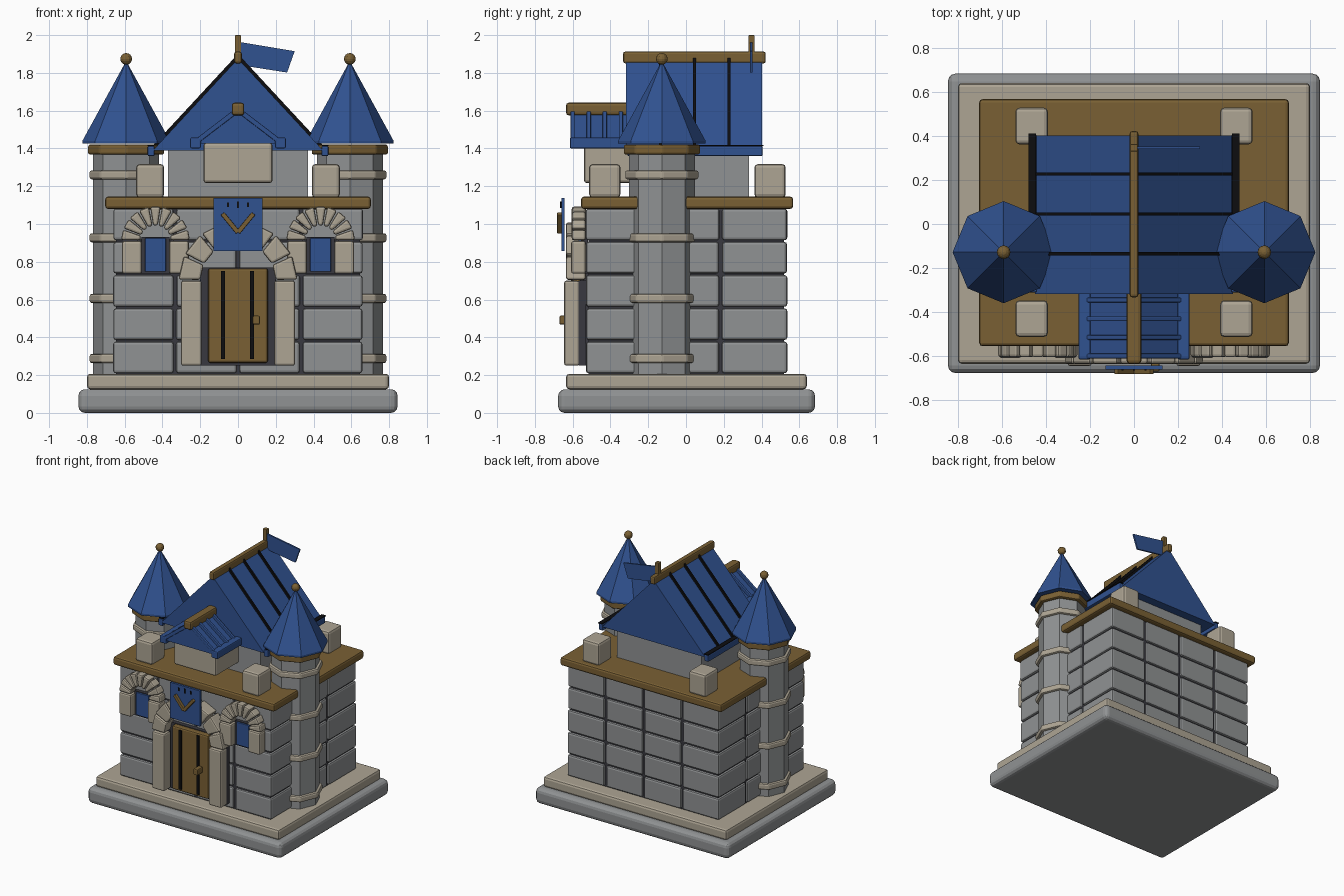
import bpy, bmesh, math, random
from mathutils import Vector

cube = bpy.data.objects.get("Cube")
if cube:
    bpy.data.objects.remove(cube, do_unlink=True)
random.seed(4)


def material(name, rgb):
    m = bpy.data.materials.new(name)
    m.use_nodes = True
    m.diffuse_color = (*rgb, 1)
    m.node_tree.nodes["Principled BSDF"].inputs["Base Color"].default_value = (*rgb, 1)
    return m


GREY = material("grey stone", (.28, .29, .295))
PALE = material("pale stone", (.42, .375, .295))
WOOD = material("brown wood", (.195, .118, .034))
BLUE = material("blue", (.03, .084, .28))
DARK = material("dark mortar", (.04, .04, .05))
IRON = material("black iron", (.004, .004, .005))


def finish(name, bm, mat, bevel=0, segments=2):
    bmesh.ops.recalc_face_normals(bm, faces=bm.faces)
    mesh = bpy.data.meshes.new(name)
    bm.to_mesh(mesh)
    bm.free()
    mesh.materials.append(mat)
    ob = bpy.data.objects.new(name, mesh)
    bpy.context.scene.collection.objects.link(ob)
    if bevel:
        mod = ob.modifiers.new("bevel", "BEVEL")
        mod.width, mod.segments, mod.limit_method = bevel, segments, 'ANGLE'
    return ob


def prism(name, profile, y0, y1, mat, bevel=0, segments=2):
    """Extrude an (x, z) outline from y0 to y1."""
    bm = bmesh.new()
    face = bm.faces.new([bm.verts.new((x, y0, z)) for x, z in profile])
    ext = bmesh.ops.extrude_face_region(bm, geom=[face])
    verts = [v for v in ext["geom"] if isinstance(v, bmesh.types.BMVert)]
    bmesh.ops.translate(bm, verts=verts, vec=(0, y1 - y0, 0))
    return finish(name, bm, mat, bevel, segments)


def box(name, x, y, z, mat, bevel=0, segments=2):
    """Box given by its (low, high) range on each axis."""
    outline = [(x[0], z[0]), (x[1], z[0]), (x[1], z[1]), (x[0], z[1])]
    return prism(name, outline, y[0], y[1], mat, bevel, segments)


def bar(name, a, b, thick, y0, y1, mat, bevel=0):
    """Slanted bar from a to b in the xz plane."""
    a, b = Vector(a), Vector(b)
    d = (b - a).normalized() * thick / 2
    n = Vector((-d.y, d.x))
    return prism(name, [a - n, b - n, b + n, a + n], y0, y1, mat, bevel)


def drum(name, x, y, z0, z1, r0, r1, mat, bevel=0):
    """Eight-sided tapered drum."""
    bm = bmesh.new()
    bmesh.ops.create_cone(bm, cap_ends=True, segments=8, radius1=r0, radius2=r1, depth=z1 - z0)
    bmesh.ops.translate(bm, verts=bm.verts, vec=(x, y, (z0 + z1) / 2))
    return finish(name, bm, mat, bevel)


def arch(name, cx, cz, r0, r1, count, y0, y1):
    """Half ring of wedge stones."""
    step = math.pi / count
    for i in range(count):
        a, b = i * step + .02, (i + 1) * step - .02
        pts = [(cx + r * math.cos(t), cz + r * math.sin(t))
               for r, t in ((r0, a), (r1, a), (r1, b), (r0, b))]
        prism(f"{name}_stone_{i + 1}", pts, y0, y1, PALE, .012)


# Plinth
box("plinth_lower", (-.845, .845), (-.677, .683), (0, .125), GREY, .035, 3)
box("plinth_upper", (-.8, .8), (-.635, .64), (.125, .207), PALE, .018)

# Walls: dark core and rings of stone blocks
box("wall_core", (-.645, .645), (-.515, .52), (.2, 1.1), DARK)
for row in range(5):
    z = .21 + row * .176
    for i in range(4):
        for j in range(3):
            if i in (1, 2) and j == 1:
                continue
            x, y = -.668 + i * .334, -.537 + j * .36
            e = random.uniform(.006, .01)
            box(f"wall_block_{row}_{i}_{j}", (x + e, x + .334 - e), (y + e, y + .36 - e),
                (z, z + .167), GREY, .014)

# Roof deck, corner blocks and upper keep
box("deck", (-.703, .703), (-.555, .567), (1.08, 1.145), WOOD, .015)
for s in (-1, 1):
    for y in (-.43, .445):
        box("corner_merlon", (s * .465 - .074, s * .465 + .074), (y - .083, y + .083),
            (1.14, 1.317), PALE, .018)
box("upper_keep", (-.37, .37), (-.25, .333), (1.14, 1.42), GREY)

# Main roof
prism("main_roof", [(-.45, 1.39), (.45, 1.39), (0, 1.875)], -.317, .403, BLUE)
for s in (-1, 1):
    box("main_eave", (s * .46 - .018, s * .46 + .018), (-.31, .405), (1.36, 1.412), BLUE, .006)
    box("eave_cap", (s * .462 - .018, s * .462 + .018), (-.3, .41), (1.412, 1.418), IRON)
    for y in (-.135, .045, .228):
        bar("roof_batten", (s * .455, 1.395), (s * .01, 1.875), .02, y - .007, y + .007, IRON)
box("main_ridge", (-.02, .02), (-.333, .422), (1.85, 1.913), WOOD, .012)

# Flag
box("flag_pole", (-.016, .016), (.33, .363), (1.85, 2), WOOD, .004)
prism("flag", [(.016, 1.84), (.26, 1.802), (.3, 1.915), (.016, 1.962)], .34, .353, BLUE)

# Dormer
box("dormer_wall", (-.183, .183), (-.54, -.24), (1.217, 1.43), PALE, .015)
prism("dormer_roof", [(-.225, 1.425), (.225, 1.425), (0, 1.595)], -.605, -.25, BLUE)
for s in (-1, 1):
    box("dormer_eave", (s * .225 - .028, s * .225 + .028), (-.615, -.28), (1.4, 1.458), BLUE, .008)
    for k in range(4):
        y = -.6 + k * .085
        bar("dormer_batten", (s * .22, 1.437), (0, 1.605), .026, y - .011, y + .011, BLUE, .005)
box("dormer_ridge", (-.033, .033), (-.635, -.28), (1.575, 1.642), WOOD, .014)

# Side towers
for side, s in (("right", -1), ("left", 1)):
    x, y = s * .592, -.128
    drum(f"{side}_tower_shaft", x, y, .2, 1.4, .175, .175, GREY)
    for z in (.288, .606, .927, 1.26):
        drum(f"{side}_tower_ring", x, y, z - .024, z + .024, .196, .196, PALE, .012)
    drum(f"{side}_tower_collar", x, y, 1.368, 1.42, .203, .203, WOOD, .01)
    drum(f"{side}_tower_eave", x, y, 1.425, 1.44, .232, .232, BLUE)
    drum(f"{side}_tower_roof", x, y, 1.44, 1.845, .232, .01, BLUE)
    bm = bmesh.new()
    bmesh.ops.create_uvsphere(bm, u_segments=12, v_segments=8, radius=.031)
    bmesh.ops.translate(bm, verts=bm.verts, vec=(x, y, 1.874))
    finish(f"{side}_tower_finial", bm, WOOD)

# Door with straps, handle and stone surround
box("door_recess", (-.2, .2), (-.56, -.5), (.25, .77), DARK)
box("door", (-.158, .158), (-.6, -.53), (.265, .765), WOOD, .012)
for x in (-.08, .075):
    box("door_strap", (x - .011, x + .011), (-.61, -.59), (.285, .75), IRON)
box("door_handle", (.078, .116), (-.67, -.6), (.467, .515), WOOD, .008)
for s in (-1, 1):
    box("door_jamb", (s * .247 - .055, s * .247 + .055), (-.645, -.565), (.25, .7), PALE, .012)
    box("door_jamb_back", (s * .247 - .05, s * .247 + .05), (-.57, -.53), (.25, .7), DARK)
arch("door_arch", 0, .7, .2, .315, 7, -.635, -.53)

# Windows
for side, s in (("right", -1), ("left", 1)):
    x = s * .437
    box(f"{side}_window_frame", (x - .075, x + .075), (-.556, -.52), (.737, .93), DARK)
    box(f"{side}_window_pane", (x - .055, x + .055), (-.57, -.53), (.748, .925), BLUE, .004)
    for t in (-1, 1):
        c = x + t * .125
        box(f"{side}_window_jamb", (c - .052, c + .052), (-.608, -.53), (.737, .91), PALE, .012)
    arch(f"{side}_window_arch", x, .912, .08, .182, 9, -.605, -.53)

# Banner with chevron
box("banner", (-.13, .13), (-.66, -.642), (.857, 1.137), BLUE)
for s in (-1, 1):
    bar("banner_chevron", (s * .082, 1.055), (0, .955), .024, -.682, -.655, WOOD, .004)
for x, h in ((-.052, .012), (0, .018), (.052, .012)):
    box("banner_stitch", (x - .005, x + .005), (-.666, -.658), (1.102 - h, 1.102 + h), IRON)
